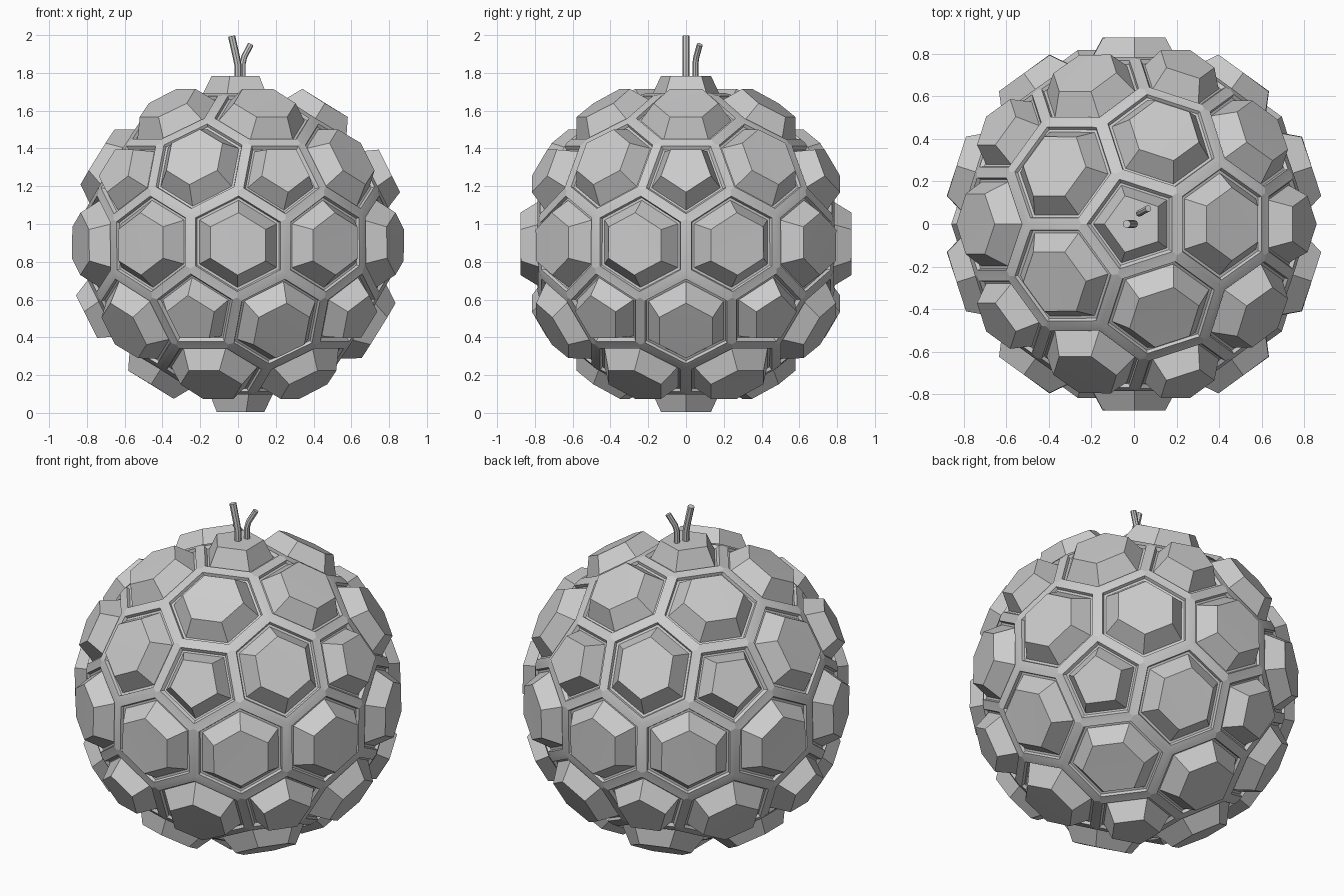
import bpy, bmesh
from math import sin, cos, atan, radians, pi
from mathutils import Vector

if "Cube" in bpy.data.objects:
    bpy.data.objects.remove(bpy.data.objects["Cube"])

R, CENTRE = 0.828, Vector((0, 0, 0.895))


def polar(theta, az):
    return Vector((sin(theta) * cos(az), sin(theta) * sin(az), cos(theta)))


def finish(bm, name, angle):
    bmesh.ops.remove_doubles(bm, verts=bm.verts, dist=0.0005)
    bmesh.ops.recalc_face_normals(bm, faces=bm.faces)
    me = bpy.data.meshes.new(name)
    bm.to_mesh(me)
    bm.free()
    ob = bpy.data.objects.new(name, me)
    bpy.context.collection.objects.link(ob)
    bpy.ops.object.select_all(action='DESELECT')
    ob.select_set(True)
    bpy.context.view_layer.objects.active = ob
    bpy.ops.object.shade_smooth_by_angle(angle=radians(angle))
    return ob


# Cell centres: 12 icosahedron corners (pentagons), 30 edge midpoints (hexagons)
t = atan(2)
corners = [polar(0, 0), polar(pi, 0)]
for k in range(5):
    corners.append(polar(t, radians(72 * k)))
    corners.append(polar(pi - t, radians(72 * k + 36)))
points = list(corners)
for i, a in enumerate(corners):
    for b in corners[i + 1:]:
        if a.dot(b) > 0.3:
            points.append((a + b).normalized())

# Triangulated sphere whose dual gives the cell outlines
hull = bmesh.new()
for p in points:
    hull.verts.new(p)
bmesh.ops.convex_hull(hull, input=hull.verts)

# Shell: every cell has a raised rim, sunken border and tapered plate
shell = bmesh.new()
for v in hull.verts:
    axis = v.co.normalized()
    u = axis.orthogonal().normalized()
    w = axis.cross(u)
    outline = [f.calc_center_median().normalized() * R for f in v.link_faces]
    outline.sort(key=lambda p: Vector((1, 0)).angle_signed(
        Vector((p.dot(u), p.dot(w)))))
    mid = sum(outline, Vector()) / len(outline)
    pent = len(outline) == 5
    base, top = (0.77, 0.56) if pent else (0.81, 0.58)
    # (scale, outward offset) for successive rings
    steps = [(1, 0), (0.89, 0.008), (base + 0.05, -0.008),
             (base, -0.008), (top, 0.1)]
    rings = [[shell.verts.new(CENTRE + mid + (p - mid) * s + axis * h)
              for p in outline] for s, h in steps]
    n = len(outline)
    for a, b in zip(rings, rings[1:]):
        for i in range(n):
            j = (i + 1) % n
            shell.faces.new((a[i], a[j], b[j], b[i]))
    tip = shell.verts.new(CENTRE + mid + axis * 0.1)
    for i in range(n):
        shell.faces.new((rings[-1][i], rings[-1][(i + 1) % n], tip))
hull.free()
finish(shell, "segmented_shell", 16)


# Stems: bent tapered twigs on the top plate
def stem(name, path, radius, sides=8):
    bm = bmesh.new()
    pts = [Vector(p) for p in path]
    rings = []
    for i, p in enumerate(pts):
        d = (pts[min(i + 1, len(pts) - 1)] - pts[max(i - 1, 0)]).normalized()
        x = d.cross(Vector((0, 1, 0))).normalized()
        y = d.cross(x)
        rings.append([bm.verts.new(p + (x * cos(a) + y * sin(a)) * radius)
                      for a in (2 * pi * k / sides for k in range(sides))])
    for a, b in zip(rings, rings[1:]):
        for i in range(sides):
            j = (i + 1) % sides
            bm.faces.new((a[i], a[j], b[j], b[i]))
    bm.faces.new(rings[0])
    bm.faces.new(rings[-1])
    finish(bm, name, 40)


stem("tall_stem", [(0, 0, 1.74), (0, 0, 1.84), (-0.01, 0, 1.89),
                   (-0.034, 0, 1.995)], 0.019)
stem("short_stem", [(0.025, 0.05, 1.74), (0.025, 0.05, 1.85),
                    (0.033, 0.055, 1.885), (0.067, 0.073, 1.95)], 0.016)
